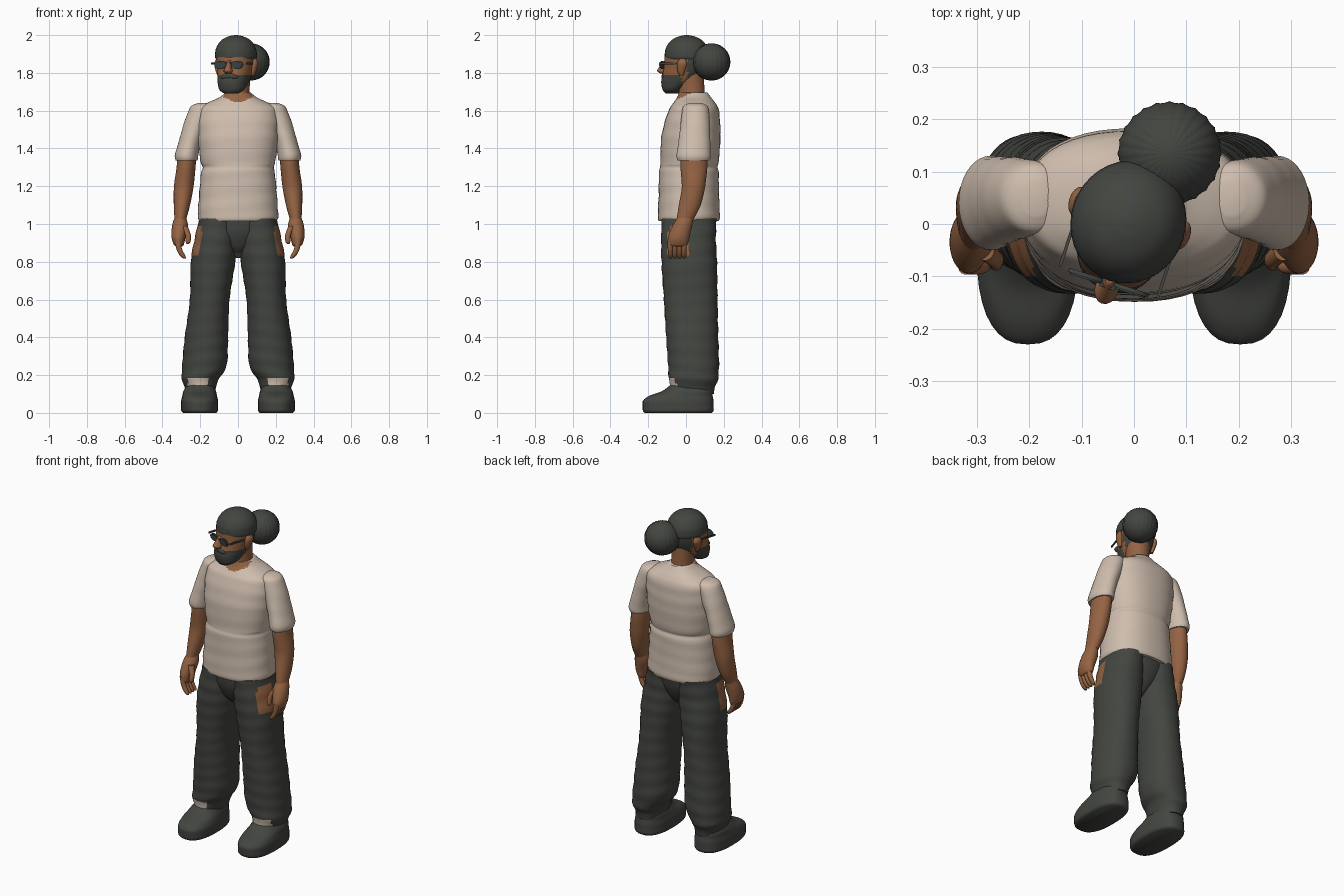
import bpy, bmesh, math
from mathutils import Matrix, Vector

default = bpy.data.objects.get("Cube")
if default:
    bpy.data.objects.remove(default, do_unlink=True)


def material(name, colour):
    mat = bpy.data.materials.new(name)
    mat.use_nodes = True
    mat.diffuse_color = (*colour, 1)
    bsdf = next(n for n in mat.node_tree.nodes if n.type == "BSDF_PRINCIPLED")
    bsdf.inputs["Base Color"].default_value = (*colour, 1)
    return mat


charcoal = material("charcoal", (.056, .06, .052))
cream = material("cream", (.62, .51, .42))
skin = material("skin", (.3, .125, .055))
lens_tint = material("lens_tint", (.035, .055, .056))


def finish(name, bm, mats, rule=None):
    """Turn a bmesh into a smooth object, colouring faces by a rule."""
    bmesh.ops.recalc_face_normals(bm, faces=bm.faces)
    if rule:
        for face in bm.faces:
            face.material_index = rule(face.calc_center_median(), face.normal)
    mesh = bpy.data.meshes.new(name)
    bm.to_mesh(mesh)
    bm.free()
    for mat in mats:
        mesh.materials.append(mat)
    obj = bpy.data.objects.new(name, mesh)
    bpy.context.collection.objects.link(obj)
    bpy.ops.object.select_all(action="DESELECT")
    obj.select_set(True)
    bpy.context.view_layer.objects.active = obj
    bpy.ops.object.shade_smooth_by_angle(angle=math.radians(50))
    return obj


def spline(rings, steps):
    """Smoothly interpolate between cross-sections."""
    pts = [Vector(r) for r in rings]
    out = []
    for i in range(len(pts) - 1):
        a, b = pts[i], pts[i + 1]
        before, after = pts[max(i - 1, 0)], pts[min(i + 2, len(pts) - 1)]
        for k in range(steps):
            t = k / steps
            ta, tb = (b - before) / 2, (after - a) / 2
            # limit the tangents so uneven spacing cannot fold the surface
            for c in range(len(a)):
                lim = 2 * abs(b[c] - a[c])
                ta[c] = max(-lim, min(lim, ta[c]))
                tb[c] = max(-lim, min(lim, tb[c]))
            u = t * t * (3 - 2 * t)
            out.append(a.lerp(b, u) + ta * (t * (1 - t) ** 2) - tb * (t * t * (1 - t)))
    return out + [pts[-1]]


def loft(name, rings, mats, side=1, n=36, power=2.0, fold=0.0, steps=5, rule=None):
    """Skin rings of (z, centre x, radius x, centre y, radius y)."""
    bm = bmesh.new()
    rows = []
    for z, cx, rx, cy, ry in spline([[float(v) for v in r] for r in rings], steps):
        row = []
        for i in range(n):
            a = math.tau * i / n
            c, s = math.cos(a), math.sin(a)
            # cloth folds run round the part at a slight slant
            f = 1 + fold * math.sin(z * 75 + 1.5 * math.sin(a + z * 4))
            x = cx + rx * f * math.copysign(abs(c) ** (2 / power), c)
            y = cy + ry * f * math.copysign(abs(s) ** (2 / power), s)
            row.append(bm.verts.new((side * x, y, z)))
        rows.append(row)
    for low, high in zip(rows, rows[1:]):
        for i in range(n):
            j = (i + 1) % n
            bm.faces.new((low[i], low[j], high[j], high[i]))
    bm.faces.new(rows[0])
    bm.faces.new(rows[-1])
    return finish(name, bm, mats, rule)


# Shirt body with an open neckline
loft("shirt", [
    (1.015, 0, .203, .015, .158), (1.04, 0, .213, .015, .164), (1.15, 0, .206, .015, .16),
    (1.27, 0, .195, .015, .158), (1.3, 0, .188, .015, .152), (1.32, 0, .196, .018, .154),
    (1.45, 0, .213, .025, .157), (1.55, 0, .216, .035, .145), (1.61, 0, .206, .042, .13),
    (1.64, 0, .165, .045, .112), (1.67, 0, .1, .042, .09), (1.695, 0, .068, .038, .076),
], [cream, skin], n=48, power=2.3, fold=.008,
    rule=lambda c, nrm: int(c.y < .02 and abs(c.x) < .075 and c.z > 1.64 + abs(c.x) * .4))

# Neck
loft("neck", [(1.6, 0, .07, .035, .07), (1.7, 0, .062, .03, .068), (1.8, -.005, .07, .025, .07)], [skin])

# Trouser seat between the legs
loft("trouser_seat", [
    (.82, 0, .025, .01, .04), (.87, 0, .08, .01, .095), (.95, 0, .17, .012, .132), (1.03, 0, .2, .015, .143),
], [charcoal, skin], rule=lambda c, nrm: int(c.z < .85 and c.y < 0))


def leg_patch(c, nrm):
    """Torn openings: sock at the shin, skin at the outer hip."""
    x = abs(c.x)
    if .135 < c.z < .187 and .16 < x < .265 and nrm.y < -.3:
        return 1
    if .83 < c.z < .99 and x > .19 and -.1 < c.y < .01:
        return 2
    return 0


for side, word in ((1, "left"), (-1, "right")):
    # Trouser leg and shoe
    loft(word + "_trouser_leg", [
        (.1, .2, .072, .035, .112), (.14, .2, .085, .035, .12), (.18, .2, .098, .04, .13),
        (.25, .178, .118, .04, .135), (.4, .167, .115, .033, .138), (.6, .15, .105, .025, .142),
        (.8, .132, .118, .017, .147), (.92, .117, .113, .013, .145), (1.03, .105, .1, .017, .145),
    ], [charcoal, cream, skin], side, 44, 2.2, .012, 9, leg_patch)
    loft(word + "_shoe", [
        (0, .203, .088, -.04, .178), (.015, .203, .098, -.041, .188), (.06, .203, .098, -.042, .188),
        (.09, .203, .092, -.027, .168), (.115, .203, .086, .005, .132), (.15, .2, .07, .02, .1),
    ], [charcoal], side, power=2.5)

    # Sleeve, arm and hand
    loft(word + "_sleeve", [
        (1.64, .187, .025, .05, .035), (1.62, .19, .062, .05, .066), (1.55, .215, .066, .05, .076),
        (1.45, .25, .06, .045, .083), (1.36, .273, .062, .04, .09), (1.335, .273, .057, .04, .084),
    ], [cream], side, fold=.008)
    loft(word + "_arm", [
        (1.38, .27, .05, .04, .07), (1.3, .275, .05, .042, .071), (1.2, .287, .052, .04, .062),
        (1.1, .297, .043, .02, .058), (1.025, .305, .031, -.005, .045),
    ], [skin], side)
    loft(word + "_palm", [
        (1.04, .305, .029, 0, .041), (.99, .307, .042, -.02, .052), (.93, .315, .037, -.038, .056),
        (.89, .313, .026, -.042, .05), (.88, .312, .015, -.043, .035),
    ], [skin], side)
    for finger in range(4):
        y = -.083 + .024 * finger
        loft(word + "_finger", [
            (.92, .32, .016, y, .014), (.87, .312, .015, y, .014), (.835, .295, .015, y, .013),
            (.818, .283, .008, y, .008),
        ], [skin], side, 14, steps=3)
    loft(word + "_thumb", [
        (.99, .285, .018, -.05, .02), (.94, .264, .015, -.068, .017), (.905, .264, .013, -.075, .014),
        (.895, .266, .006, -.075, .007),
    ], [skin], side, 14, steps=3)

# Head parts are built facing forward, then turned together
turn = Matrix.Translation((-.012, 0, 0)) @ Matrix.Rotation(math.radians(-18), 4, "Z")


def head_colour(c, nrm):
    """Beard and hair are dark, the face is skin."""
    beard = c.z < 1.79 and c.y < .0
    hair = c.z > 1.885 or (c.y > .035 and c.z > 1.765)
    return int(beard or hair)


head = [loft("head", [
    (1.69, 0, .035, -.08, .03), (1.71, 0, .065, -.07, .055), (1.75, 0, .08, -.045, .088),
    (1.79, 0, .088, -.02, .105), (1.84, 0, .096, -.004, .112), (1.9, 0, .103, 0, .112),
], [skin, charcoal], power=2.2, steps=6, rule=head_colour)]

# Close fitting cap
head.append(loft("cap", [
    (1.872, 0, .104, .004, .113), (1.885, 0, .11, .004, .118), (1.92, 0, .108, .004, .115),
    (1.955, 0, .092, .004, .098), (1.98, 0, .067, .004, .071), (1.995, 0, .033, .004, .035),
    (2, 0, .006, .004, .006),
], [charcoal]))

# Nose and moustache
head.append(loft("nose", [
    (1.865, 0, .01, -.108, .012), (1.83, 0, .016, -.125, .025), (1.81, 0, .023, -.13, .03),
    (1.797, 0, .015, -.122, .02),
], [skin], n=16))
head.append(loft("moustache", [
    (1.765, 0, .045, -.108, .018), (1.78, 0, .05, -.112, .02), (1.798, 0, .02, -.113, .018),
], [charcoal], n=20))


def block(name, size, place, mat, round_front=False):
    """A small box, or a disc facing forward."""
    bm = bmesh.new()
    if round_front:
        bmesh.ops.create_cone(bm, cap_ends=True, segments=20, radius1=.5, radius2=.5, depth=1,
                              matrix=Matrix.Rotation(math.pi / 2, 4, "X"))
    else:
        bmesh.ops.create_cube(bm, size=1)
    bmesh.ops.scale(bm, vec=size, verts=bm.verts)
    bmesh.ops.translate(bm, vec=place, verts=bm.verts)
    head.append(finish(name, bm, [mat]))


# Glasses and ears
block("glasses_bridge", (.03, .008, .008), (0, -.125, 1.85), charcoal)
for side, word in ((1, "left"), (-1, "right")):
    block(word + "_glasses_rim", (.072, .008, .042), (side * .044, -.118, 1.842), charcoal, True)
    block(word + "_lens", (.062, .008, .034), (side * .044, -.121, 1.842), lens_tint, True)
    block(word + "_glasses_arm", (.006, .13, .01), (side * .098, -.052, 1.85), charcoal)
    head.append(loft(word + "_ear", [
        (1.785, .094, .008, .005, .01), (1.81, .099, .013, .005, .02), (1.85, .105, .016, .012, .028),
        (1.875, .103, .008, .012, .014),
    ], [skin], side, 16))
for part in head:
    part.matrix_world = turn

# Ribbed hair bun
bm = bmesh.new()
bmesh.ops.create_uvsphere(bm, u_segments=72, v_segments=28, radius=.098)
for v in bm.verts:
    rib = math.cos(24 * math.atan2(v.co.y, v.co.x)) * math.hypot(v.co.x, v.co.y) / .098
    v.co *= 1 + .018 * rib
bmesh.ops.translate(bm, vec=(.068, .135, 1.858), verts=bm.verts)
finish("hair_bun", bm, [charcoal])
